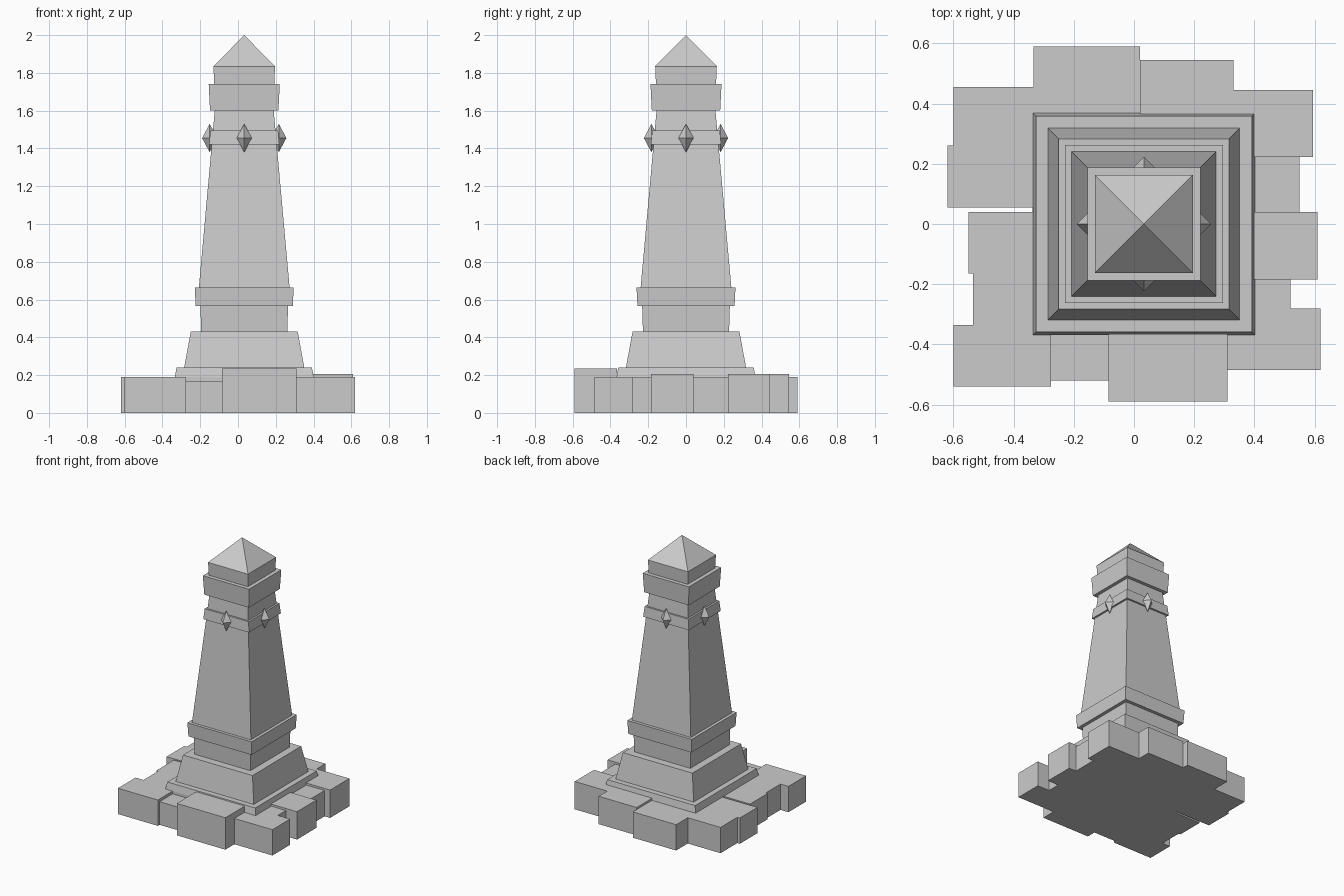
import bpy, bmesh
from math import pi, cos, sin

if "Cube" in bpy.data.objects:
    bpy.data.objects.remove(bpy.data.objects["Cube"])

CX, CY = 0.033, 0.0   # tower axis


def finish(name, bm):
    bmesh.ops.recalc_face_normals(bm, faces=bm.faces)
    mesh = bpy.data.meshes.new(name)
    bm.to_mesh(mesh)
    bm.free()
    obj = bpy.data.objects.new(name, mesh)
    bpy.context.collection.objects.link(obj)
    return obj


def square_stack(name, profile):
    """Closed square solid from (half width, z) levels; half width 0 is an apex."""
    bm = bmesh.new()
    rings = []
    for h, z in profile:
        corners = [(0, 0)] if h == 0 else [(-h, -h), (h, -h), (h, h), (-h, h)]
        rings.append([bm.verts.new((CX + x, CY + y, z)) for x, y in corners])
    for a, b in zip(rings, rings[1:]):
        for i in range(4):
            j = (i + 1) % 4
            if len(b) == 1:
                bm.faces.new((a[i], a[j], b[0]))
            else:
                bm.faces.new((a[i], a[j], b[j], b[i]))
    for ring in (rings[0], rings[-1]):
        if len(ring) == 4:
            bm.faces.new(ring)
    return finish(name, bm)


def stone(name, x0, x1, y0, y1, top):
    bm = bmesh.new()
    bmesh.ops.create_cube(bm, size=1)
    for v in bm.verts:
        v.co = (x1 if v.co.x > 0 else x0,
                y1 if v.co.y > 0 else y0,
                top if v.co.z > 0 else 0)
    return finish(name, bm)


# Tower, from the ground up
square_stack("plinth", [(0.37, 0), (0.368, 0.19), (0.358, 0.24), (0.318, 0.24),
                        (0.283, 0.43), (0.228, 0.43), (0.232, 0.565)])
square_stack("lower_band", [(0.257, 0.565), (0.262, 0.665)])
square_stack("shaft", [(0.24, 0.665), (0.172, 1.42), (0.156, 1.6)])
square_stack("ornament_band", [(0.186, 1.42), (0.179, 1.495)])
square_stack("upper_band", [(0.181, 1.6), (0.188, 1.74)])
square_stack("pyramid_cap", [(0.159, 1.74), (0.163, 1.835), (0, 2.0)])

# Diamond studs, one per side
for k in range(4):
    bm = bmesh.new()
    dx, dy = 0.183 * cos(k * pi / 2), 0.183 * sin(k * pi / 2)
    ring = [bm.verts.new((CX + dx + x, CY + dy + y, 1.455))
            for x, y in ((0.04, 0), (0, 0.04), (-0.04, 0), (0, -0.04))]
    for z in (1.53, 1.38):
        tip = bm.verts.new((CX + dx, CY + dy, z))
        for i in range(4):
            bm.faces.new((ring[i], ring[(i + 1) % 4], tip))
    finish(f"diamond_stud_{k + 1}", bm)

# Uneven foundation stones around the plinth: x0, x1, y0, y1, top
L, R, F, B = CX - 0.365, CX + 0.365, -0.365, 0.365
stones = {
    "back_stone_left": (-0.333, 0.02, B, 0.59, 0.19),
    "back_stone_right": (0.02, 0.33, B, 0.545, 0.205),
    "back_right_corner": (0.33, 0.595, 0.222, 0.445, 0.205),
    "right_stone_back": (R, 0.55, 0.04, 0.222, 0.19),
    "right_stone_middle": (R, 0.61, -0.185, 0.04, 0.205),
    "right_stone_front": (R, 0.52, -0.28, -0.185, 0.19),
    "front_right_corner": (0.31, 0.62, -0.485, -0.28, 0.19),
    "front_stone_middle": (-0.085, 0.31, -0.59, F, 0.235),
    "front_stone_left": (-0.275, -0.085, -0.52, F, 0.17),
    "front_left_corner": (-0.60, -0.275, -0.54, -0.335, 0.19),
    "left_stone_front": (-0.535, L, -0.335, -0.165, 0.19),
    "left_stone_middle": (-0.55, L, -0.165, 0.04, 0.19),
    "left_stone_back": (-0.62, L, 0.055, 0.26, 0.19),
    "back_left_corner": (-0.60, -0.333, 0.26, 0.455, 0.19),
}
for name, dims in stones.items():
    stone(name, *dims)
